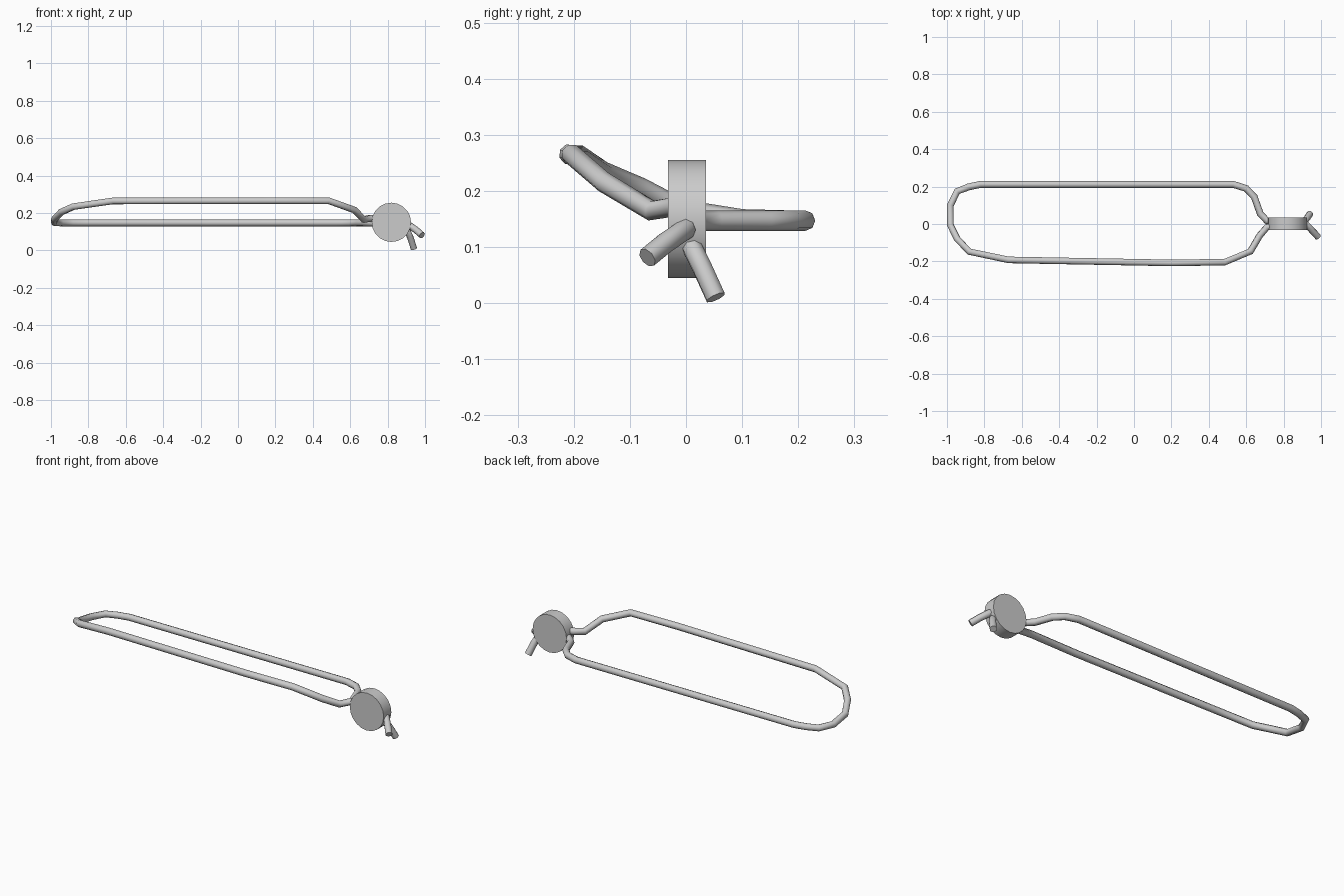
import bpy
from math import pi, radians

R = 0.0185  # cord radius


def cord(name, pts):
    """Round tube along a polyline, with capped ends."""
    cu = bpy.data.curves.new(name, 'CURVE')
    cu.dimensions = '3D'
    cu.bevel_depth = R
    cu.bevel_resolution = 2
    cu.use_fill_caps = True
    sp = cu.splines.new('POLY')
    sp.points.add(len(pts) - 1)
    for p, co in zip(sp.points, pts):
        p.co = (*co, 1)
    ob = bpy.data.objects.new(name, cu)
    bpy.context.collection.objects.link(ob)
    bpy.ops.object.select_all(action='DESELECT')
    ob.select_set(True)
    bpy.context.view_layer.objects.active = ob
    bpy.ops.object.convert(target='MESH')
    bpy.ops.object.shade_smooth_by_angle(angle=radians(50))
    return ob


# main loop: flat back strand, bent left end, raised front strand
cord("cord_loop", [
    (0.76, 0.005, 0.147), (0.71, 0.018, 0.147), (0.675, 0.055, 0.147),
    (0.643, 0.145, 0.147), (0.60, 0.19, 0.147), (0.53, 0.212, 0.147),
    (-0.82, 0.212, 0.147), (-0.885, 0.198, 0.147), (-0.945, 0.175, 0.147),
    (-0.982, 0.10, 0.149), (-0.982, -0.005, 0.166), (-0.945, -0.08, 0.205),
    (-0.88, -0.148, 0.234), (-0.67, -0.192, 0.264), (0.20, -0.208, 0.265),
    (0.485, -0.204, 0.265), (0.622, -0.147, 0.216), (0.672, -0.062, 0.165),
    (0.71, -0.018, 0.172), (0.76, -0.005, 0.172)])

# loose cord ends behind the clasp
cord("cord_end_front", [
    (0.86, 0.0, 0.145), (0.92, 0.0, 0.132), (0.953, -0.036, 0.108),
    (0.984, -0.069, 0.081)])
cord("cord_end_back", [
    (0.86, 0.0, 0.125), (0.91, 0.013, 0.095), (0.923, 0.028, 0.065),
    (0.94, 0.053, 0.01)])

# round clasp
bpy.ops.mesh.primitive_cylinder_add(
    vertices=20, radius=0.105, depth=0.068,
    location=(0.82, 0.002, 0.15), rotation=(pi / 2, 0, 0))
clasp = bpy.context.object
clasp.name = "clasp_disc"
bpy.ops.object.shade_smooth_by_angle(angle=radians(30))
